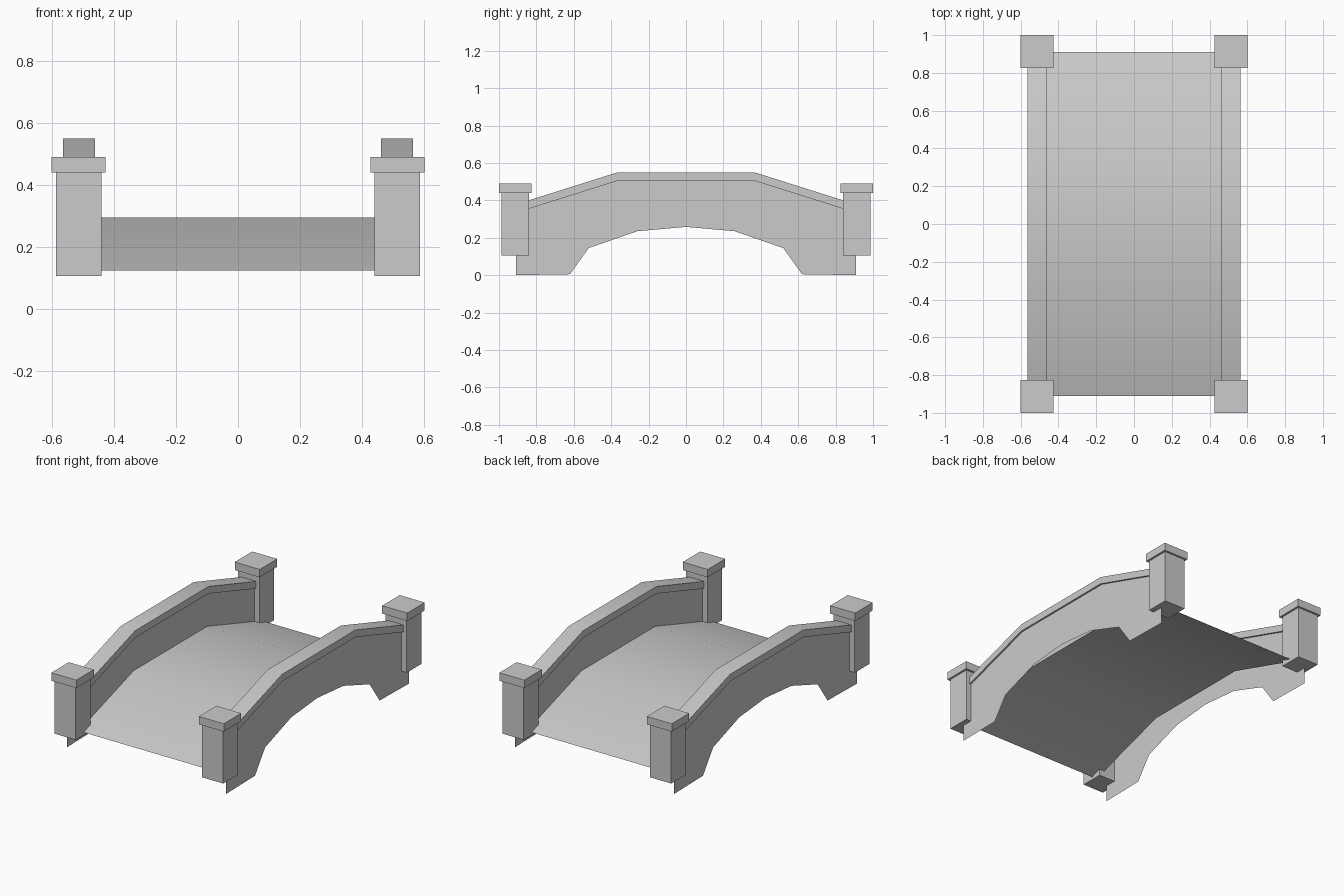
import bpy
import bmesh
import math

if "Cube" in bpy.data.objects:
    bpy.data.objects.remove(bpy.data.objects["Cube"])

END, BEND = 0.91, 0.365      # half length of the span, half length of its level middle
DROP = 0.172                 # height lost between the middle and each end


def finish(name, bm, smooth=False):
    bmesh.ops.remove_doubles(bm, verts=bm.verts, dist=1e-5)
    mesh = bpy.data.meshes.new(name)
    bm.to_mesh(mesh)
    bm.free()
    ob = bpy.data.objects.new(name, mesh)
    bpy.context.collection.objects.link(ob)
    if smooth:
        bpy.ops.object.select_all(action='DESELECT')
        ob.select_set(True)
        bpy.context.view_layer.objects.active = ob
        bpy.ops.object.shade_smooth_by_angle(angle=math.radians(30))
    return ob


def crest(z):
    """Side profile shared by deck, walls and rails, with its middle at height z."""
    return [(-END, z - DROP), (-BEND, z), (BEND, z), (END, z - DROP)]


def sheet(name, x, outline, facing):
    """Flat upright panel at x, from a (y, z) outline."""
    bm = bmesh.new()
    face = bm.faces.new([bm.verts.new((x, y, z)) for y, z in outline])
    face.normal_update()
    if face.normal.x * facing < 0:
        face.normal_flip()
    return finish(name, bm)


def sweep(name, section, closed, smooth=True):
    """Carry an (x, z) cross-section along the crest profile."""
    bm = bmesh.new()
    rows = [[bm.verts.new((x, y, z + h)) for x, h in section] for y, z in crest(0)]
    n = len(section)
    for a, b in zip(rows, rows[1:]):
        for i in range(n if closed else n - 1):
            j = (i + 1) % n
            bm.faces.new((a[i], a[j], b[j], b[i]))
    if closed:
        bm.faces.new(rows[0])
        bm.faces.new(rows[-1])
        bmesh.ops.recalc_face_normals(bm, faces=bm.faces)
    return finish(name, bm, smooth)


def box(name, x0, x1, y0, y1, z0, z1):
    bm = bmesh.new()
    bmesh.ops.create_cube(bm, size=1)
    for v in bm.verts:
        v.co = (x1 if v.co.x > 0 else x0, y1 if v.co.y > 0 else y0, z1 if v.co.z > 0 else z0)
    return finish(name, bm)


# Walkway sheet
sweep("deck", [(-0.475, 0.295), (0.475, 0.295)], closed=False)

# Arched underside of the outer walls
half_arch = [(0.62, 0.005), (0.52, 0.145), (0.26, 0.235)]
arch = [(END, 0.0)] + half_arch + [(0, 0.258)] \
    + [(-y, z) for y, z in reversed(half_arch)] + [(-END, 0.0)]

for side, s in (("right", 1), ("left", -1)):
    # Parapet: outer wall, inner wall and overhanging rail
    sheet(side + "_outer_wall", s * 0.553, crest(0.51) + arch, s)
    sheet(side + "_inner_wall", s * 0.472, crest(0.51) + crest(0.295)[::-1], -s)
    sweep(side + "_rail", [(s * 0.461, 0.505), (s * 0.564, 0.505),
                           (s * 0.564, 0.55), (s * 0.461, 0.55)], closed=True)
    # End posts with caps
    for end, t in (("front", -1), ("back", 1)):
        xs, ys = sorted((s * 0.44, s * 0.588)), sorted((t * 0.84, t * 0.987))
        box(f"{end}_{side}_post", *xs, *ys, 0.105, 0.44)
        xs, ys = sorted((s * 0.427, s * 0.601)), sorted((t * 0.826, t * 1.0))
        box(f"{end}_{side}_post_cap", *xs, *ys, 0.44, 0.49)
